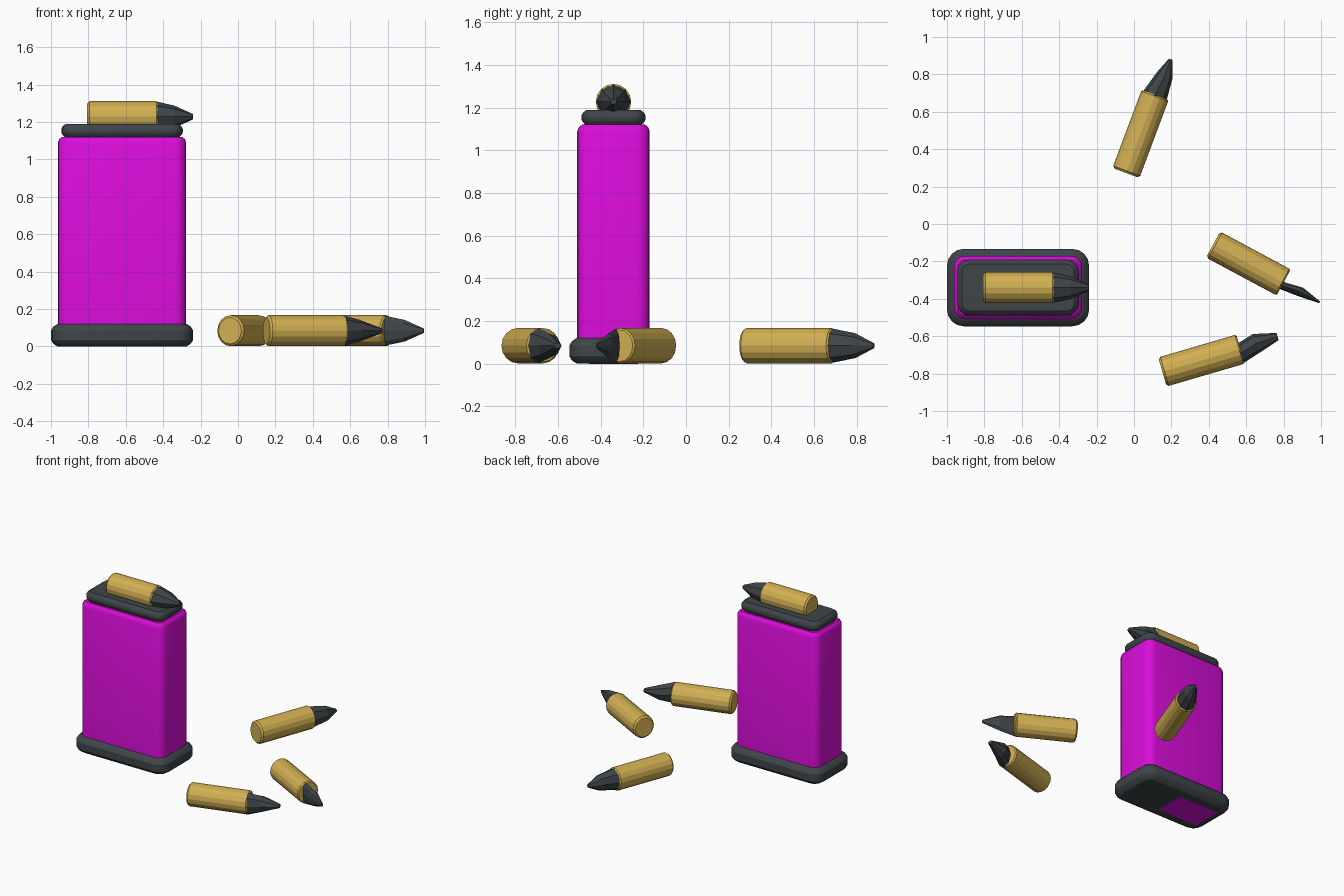
import bpy, bmesh
from math import cos, sin, pi, radians
from mathutils import Vector, Matrix

cube = bpy.data.objects.get("Cube")
if cube:
    bpy.data.objects.remove(cube)


def material(name, rgb):
    m = bpy.data.materials.new(name)
    m.use_nodes = True
    m.diffuse_color = (*rgb, 1)
    m.node_tree.nodes["Principled BSDF"].inputs["Base Color"].default_value = (*rgb, 1)
    return m


magenta = material("magenta", (0.70, 0.004, 0.70))
dark = material("dark_grey", (0.049, 0.059, 0.066))
brass = material("brass", (0.64, 0.43, 0.085))


def loft(name, rings, mat, smooth=False):
    """Skin a list of equal-sized point rings and cap both ends."""
    bm = bmesh.new()
    loops = [[bm.verts.new(p) for p in ring] for ring in rings]
    n = len(loops[0])
    for a, b in zip(loops, loops[1:]):
        for i in range(n):
            j = (i + 1) % n
            bm.faces.new((a[i], a[j], b[j], b[i]))
    bm.faces.new(loops[0][::-1])
    bm.faces.new(loops[-1])
    bmesh.ops.recalc_face_normals(bm, faces=bm.faces)
    mesh = bpy.data.meshes.new(name)
    bm.to_mesh(mesh)
    bm.free()
    mesh.materials.append(mat)
    ob = bpy.data.objects.new(name, mesh)
    bpy.context.collection.objects.link(ob)
    if smooth:
        bpy.ops.object.select_all(action="DESELECT")
        ob.select_set(True)
        bpy.context.view_layer.objects.active = ob
        bpy.ops.object.shade_smooth_by_angle(angle=radians(30))
    return ob


def rounded_rect(cx, cy, hx, hy, r, z, steps=4):
    points = []
    for k, (sx, sy) in enumerate([(1, 1), (-1, 1), (-1, -1), (1, -1)]):
        for s in range(steps + 1):
            a = (k + s / steps) * pi / 2
            points.append((cx + sx * (hx - r) + r * cos(a),
                           cy + sy * (hy - r) + r * sin(a), z))
    return points


def slab(name, hx, hy, r, levels, mat):
    """Rounded box whose outline is inset at each (z, inset) level."""
    rings = [rounded_rect(-0.62, -0.34, hx - d, hy - d, r - d, z) for z, d in levels]
    return loft(name, rings, mat, True)


# Magazine: foot, body and top plate
slab("magazine_foot", 0.38, 0.207, 0.09,
     [(0, 0.035), (0.015, 0.012), (0.035, 0), (0.085, 0), (0.105, 0.012), (0.12, 0.035)], dark)
slab("magazine_body", 0.343, 0.17, 0.06,
     [(0.1, 0.0), (1.09, 0), (1.108, 0.007), (1.12, 0.022)], magenta)
slab("magazine_top_plate", 0.325, 0.15, 0.065,
     [(1.115, 0.022), (1.132, 0.006), (1.145, 0), (1.163, 0), (1.178, 0.008), (1.19, 0.025)], dark)

# Coloured patch under the foot
loft("foot_patch", [rounded_rect(-0.765, -0.34, 0.165, 0.115, 0.01, z) for z in (0, 0.002)], magenta)
bpy.data.objects["foot_patch"].location.z = -0.001


def ellipse(along, side, half_width, half_height, n):
    return [Vector((along, side + half_width * cos(2 * pi * i / n),
                    half_height * sin(2 * pi * i / n))) for i in range(n)]


def cartridge(name, back, angle, length, width, tip):
    """Brass case along local x; tip is a list of (along, side, half width, half height)."""
    place = Matrix.Translation(back) @ Matrix.Rotation(radians(angle), 4, "Z")
    h = 0.083
    case = [(0, 0, width - 0.012, h - 0.012), (0.012, 0, width, h),
            (length - 0.008, 0, width, h), (length, 0, width - 0.008, h - 0.008)]
    for part, rings, n, mat in (("case", case, 16, brass), ("tip", tip, 8, dark)):
        shift = length if part == "tip" else 0
        ob = loft(f"{name}_{part}", [ellipse(a + shift, s, w, t, n) for a, s, w, t in rings], mat)
        ob.matrix_world = place


# Cartridges: one resting on the plate, three on the ground
cartridge("top_cartridge", (-0.807, -0.34, 1.228), 0, 0.38, 0.083,
          [(-0.008, 0, 0.081, 0.081), (0.085, 0, 0.062, 0.06), (0.187, 0, 0.016, 0.014)])
cartridge("rear_cartridge", (-0.043, 0.273, 0.084), 69.5, 0.446, 0.077,
          [(-0.008, 0, 0.068, 0.081), (0.115, -0.011, 0.045, 0.058), (0.207, -0.011, 0.01, 0.012)])
cartridge("side_cartridge", (0.423, -0.11, 0.084), -28.2, 0.428, 0.079,
          [(-0.008, -0.021, 0.021, 0.08), (0.104, -0.002, 0.026, 0.058), (0.22, -0.003, 0.005, 0.012)])
cartridge("front_cartridge", (0.152, -0.791, 0.084), 16.3, 0.435, 0.081,
          [(-0.008, -0.022, 0.055, 0.081), (0.086, 0.005, 0.054, 0.058), (0.209, 0.009, 0.02, 0.013)])
